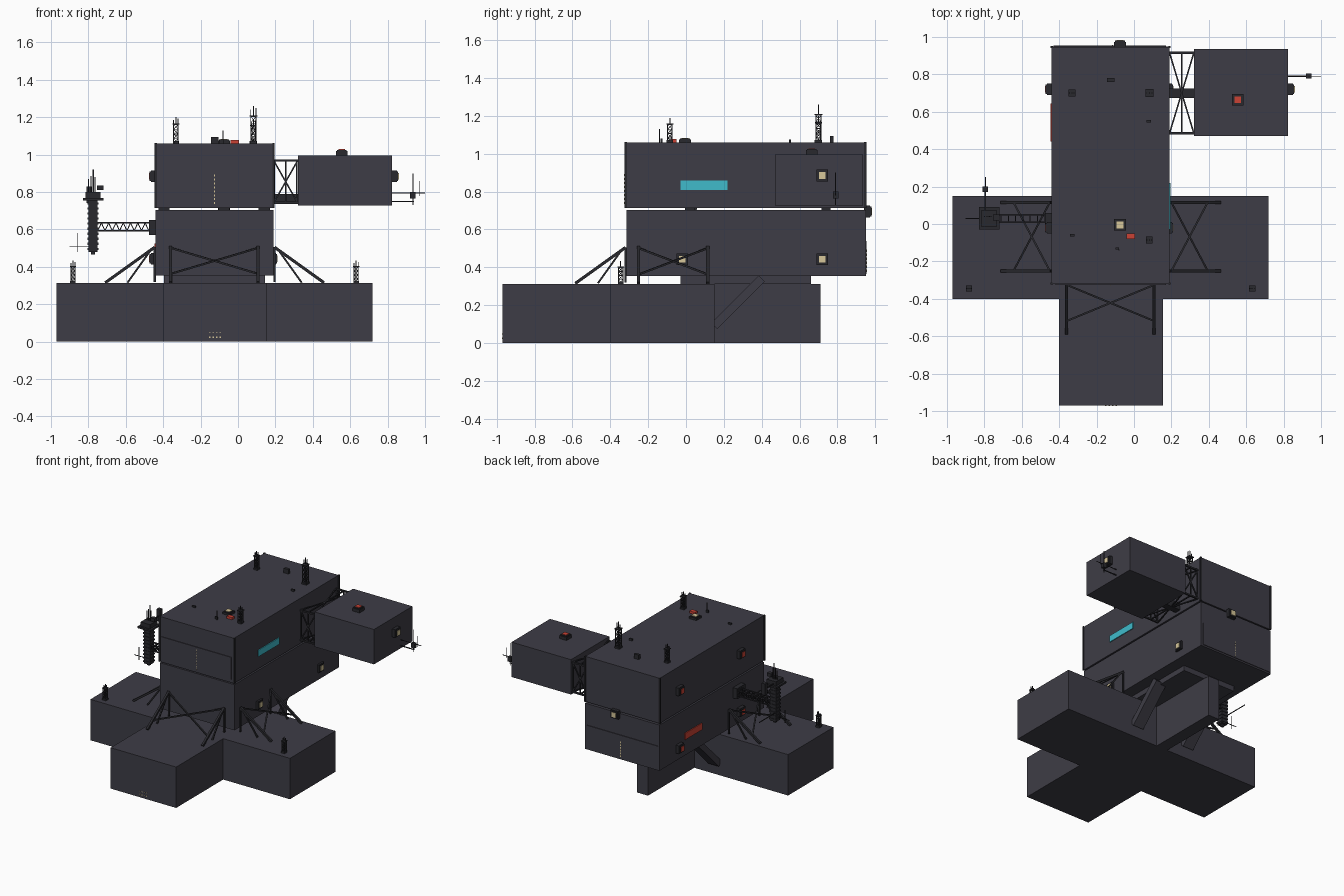
import bpy, bmesh, math
from mathutils import Vector, Matrix

if "Cube" in bpy.data.objects:
    bpy.data.objects.remove(bpy.data.objects["Cube"])

def mat(name, rgb):
    m = bpy.data.materials.new(name)
    m.diffuse_color = (*rgb, 1)
    m.use_nodes = True
    m.node_tree.nodes["Principled BSDF"].inputs["Base Color"].default_value = m.diffuse_color
    return m

HULL = mat("slate hull", (0.048, 0.046, 0.061))
TRIM = mat("dark steel", (0.022, 0.022, 0.027))
GOLD = mat("warm lamp", (0.68, 0.57, 0.32))
RED = mat("red lamp", (0.60, 0.055, 0.035))
CYAN = mat("cyan panel", (0.05, 0.50, 0.60))

class Part:
    """Collects boxes and beams into one object."""
    def __init__(self, name, material):
        self.name, self.mat, self.bm = name, material, bmesh.new()

    def box(self, x0, x1, y0, y1, z0, z1):
        m = Matrix.Translation(((x0 + x1) / 2, (y0 + y1) / 2, (z0 + z1) / 2))
        bmesh.ops.create_cube(self.bm, size=1, matrix=m @ Matrix.Diagonal((x1 - x0, y1 - y0, z1 - z0, 1)))
        return self

    def beam(self, p, q, w, h=None):
        p, q = Vector(p), Vector(q)
        d = q - p
        rot = d.to_track_quat('Z', 'Y').to_matrix().to_4x4()
        bmesh.ops.create_cube(self.bm, size=1, matrix=Matrix.Translation((p + q) / 2) @ rot
                              @ Matrix.Diagonal((w, h or w, d.length, 1)))
        return self

    def done(self):
        me = bpy.data.meshes.new(self.name)
        self.bm.to_mesh(me)
        self.bm.free()
        me.materials.append(self.mat)
        bpy.context.collection.objects.link(bpy.data.objects.new(self.name, me))

# Cross-shaped base: one extruded outline of three arms, plus the rear fin
bm = bmesh.new()
outline = [(-.97, -.40), (-.40, -.40), (-.40, -.97), (.155, -.97), (.155, -.40),
           (.72, -.40), (.72, .15), (-.97, .15)]
face = bm.faces.new([bm.verts.new((x, y, 0)) for x, y in outline])
top = bmesh.ops.extrude_face_region(bm, geom=[face])["geom"]
bmesh.ops.translate(bm, vec=(0, 0, .313), verts=[v for v in top if isinstance(v, bmesh.types.BMVert)])
bmesh.ops.recalc_face_normals(bm, faces=bm.faces)
base = Part("cross_base", HULL)
base.bm.free()
base.bm = bm
base.done()
Part("rear_fin", HULL).box(-.175, -.08, .15, .71, 0, .313).done()
Part("saddle", HULL).box(-.35, .10, -.03, .66, .313, .353).done()

# Slanted box struts either side of the fin
st = Part("rear_struts", HULL)
for x in (.10, -.35):
    st.beam((x, .15, .09), (x, .40, .34), .09, .045)
st.done()

# Two stacked decks, the spacers between them and roof edge trim
Part("lower_deck", HULL).box(-.44, .19, -.315, .95, .353, .703).done()
Part("upper_deck", HULL).box(-.44, .19, -.32, .947, .714, 1.06).done()
pads = Part("deck_spacers", TRIM)
for x in (-.395, -.075, .14):
    for y in (.02, .74):
        pads.box(x - .03, x + .03, y - .025, y + .025, .69, .725)
pads.done()
lips = Part("corner_fittings", TRIM)
for x in (-.44, .19):
    for y in (-.318, .947):
        lips.box(x - .006, x + .006, y - .006, y + .006, .714, 1.062)
lips.done()

# Front and rear door plates with dashed centre lines
Part("front_plate", HULL).box(-.42, .17, -.325, -.319, .74, .91).done()
Part("rear_door", HULL).box(-.43, .17, .949, .955, .365, .54).done()
dash = Part("guide_dashes", GOLD)
for i in range(8):
    z = .735 + i * .021
    dash.box(-.128, -.122, -.328, -.324, z, z + .011)
    if i < 6:
        dash.box(-.118, -.112, .954, .957, z - .36, z - .347)
for i in range(4):
    x = -.155 + i * .019
    dash.box(x, x + .007, -.973, -.969, .02, .028)
    dash.box(x, x + .007, -.973, -.969, .045, .05)
dash.done()

# Side pod and its truss bridge
Part("side_pod", HULL).box(.32, .823, .47, .935, .728, .995).done()
Part("pod_bridge", TRIM).box(.18, .33, .675, .725, .735, .79).done()
tr = Part("bridge_truss", TRIM)
for y in (.485, .915):
    for z in (.742, .968):
        tr.beam((.18, y, z), (.33, y, z), .012)
    for x in (.195, .255, .315):
        tr.beam((x, y, .74), (x, y, .97), .008)
    tr.beam((.19, y, .74), (.32, y, .97), .008)
    tr.beam((.19, y, .97), (.32, y, .74), .008)
for z in (.742, .968):
    tr.beam((.255, .485, z), (.255, .915, z), .008)
    tr.beam((.19, .485, z), (.32, .915, z), .008)
    tr.beam((.19, .915, z), (.32, .485, z), .008)
tr.done()

# Slanted support frames on the left, right and front
def frame(name, a, b, top_off, foot_off, to_world):
    p = Part(name, TRIM)
    P = lambda s, t: to_world(s, top_off + (foot_off - top_off) * t, .505 - .19 * t)
    for s in (a, b):
        p.beam(P(s, 0), P(s, 1), .016)
        p.beam(P(s, 0), Vector((*P(s, 0)[:2], .32)), .011)
        p.beam(P(s, .08), P(s, .55) - Vector((0, 0, .085)), .01)
    p.beam(P(a, .02), P(b, .75), .01)
    p.beam(P(b, .02), P(a, .75), .01)
    p.done()

frame("left_frame", -.25, .115, .445, .71, lambda s, o, z: Vector((-o, s, z)))
frame("right_frame", -.25, .115, .195, .46, lambda s, o, z: Vector((o, s, z)))
frame("front_frame", -.36, .108, .32, .585, lambda s, o, z: Vector((s, -o, z)))

# Lamps: stepped dark housing with a bright lens facing along n
housings = Part("lamp_housings", TRIM)
lenses = {GOLD: Part("warm_lenses", GOLD), RED: Part("red_lenses", RED)}
def lamp(pos, n, m, depth=.033):
    pos, n = Vector(pos), Vector(n)
    housings.beam(pos - n * .005, pos + n * depth * .8, .062)
    housings.beam(pos, pos + n * depth, .052)
    lenses[m].beam(pos + n * .01, pos + n * (depth + .004), .036)

for y in (-.02, .72):
    lamp((.19, y, .443), (1, 0, 0), GOLD, .018)
    for z in (.443, .885):
        lamp((-.44, y, z), (-1, 0, 0), RED)
lamp((.823, .72, .885), (1, 0, 0), GOLD)
lamp((-.075, .947, .695), (0, 1, 0), GOLD)
lamp((-.075, -.005, 1.06), (0, 0, 1), GOLD, .02)
lamp((.555, .665, .995), (0, 0, 1), RED, .03)
housings.done()
for p in lenses.values():
    p.done()

# Coloured side strips
Part("cyan_strip", CYAN).box(.19, .196, -.03, .22, .81, .86).done()
Part("red_strip", RED).box(-.446, -.44, .44, .645, .475, .525).done()

# Lattice masts
def mast(name, x, y, z0, h, r):
    p = Part(name, TRIM)
    body = h * .72
    c = [(x + r * sx, y + r * sy) for sx, sy in ((-1, -1), (1, -1), (1, 1), (-1, 1))]
    n = 4
    p.box(x - r * 1.4, x + r * 1.4, y - r * 1.4, y + r * 1.4, z0, z0 + .012)
    for i in range(4):
        a, b = c[i], c[(i + 1) % 4]
        p.beam((*a, z0), (*a, z0 + body), .005)
        for k in range(n):
            za, zb = z0 + body * k / n, z0 + body * (k + 1) / n
            p.beam((*a, za), (*b, zb), .003)
            p.beam((*a, zb), (*b, zb), .004)
    p.box(x - r * 1.5, x + r * 1.5, y - r * 1.5, y + r * 1.5, z0 + body, z0 + body + .006)
    for dx, f in ((-r, .9), (0, 1), (r, .95)):
        p.beam((x + dx, y, z0 + body), (x + dx, y, z0 + h * f), .005)
    p.done()

mast("roof_mast_tall", .082, .70, 1.06, .20, .014)
mast("roof_mast_left", -.332, .70, 1.06, .14, .012)
mast("roof_mast_front", .082, -.085, 1.06, .13, .012)
mast("base_mast_left", -.883, -.345, .313, .12, .011)
mast("base_mast_right", .632, -.345, .313, .12, .011)

# Small roof fittings
rf = Part("roof_fittings", TRIM)
for x, y, w, h in ((-.125, .77, .02, .035), (-.33, -.06, .012, .012), (-.09, -.13, .01, .02),
                   (.08, .55, .012, .015)):
    rf.box(x - w, x + w, y - w * .5, y + w * .5, 1.06, 1.06 + h)
rf.beam((-.08, -.14, 1.06), (-.08, -.14, 1.13), .005)
rf.done()
Part("roof_beacon", RED).box(-.04, .005, -.08, -.05, 1.06, 1.077).done()

# Crane tower hung on a lattice arm at the left
tw = Part("outrigger_tower", TRIM)
tw.box(-.80, -.75, .005, .055, .48, .76)
for i in range(10):
    z = .49 + i * .027
    tw.box(-.804, -.746, .001, .059, z, z + .012)
tw.box(-.785, -.765, .02, .04, .465, .49)
tw.box(-.83, -.72, -.03, .09, .755, .768).box(-.815, -.735, -.015, .075, .768, .80)
tw.box(-.755, -.72, .02, .05, .81, .835)
for x, h in ((-.80, .87), (-.785, .885), (-.774, .92), (-.765, .88)):
    tw.beam((x, .04, .80), (x, .04, h), .006)
tw.done()
arm = Part("outrigger_arm", TRIM)
for y in (.01, .05):
    for z in (.593, .635):
        arm.beam((-.76, y, z), (-.43, y, z), .008)
    for i in range(8):
        x = -.75 + i * .039
        arm.beam((x, y, .593), (x + .0195, y, .635), .005)
        arm.beam((x + .0195, y, .635), (x + .039, y, .593), .005)
for i in range(9):
    x = -.75 + i * .039
    for z in (.593, .635):
        arm.beam((x, .01, z), (x, .05, z), .005)
arm.box(-.475, -.435, -.04, .06, .57, .65)
arm.done()

# Thin sensor booms on the tower and the pod
bo = Part("sensor_booms", TRIM)
bo.beam((-.795, .05, .55), (-.795, .25, .55), .005).box(-.81, -.78, .17, .20, .74, .83)
bo.beam((-.795, .05, .78), (-.795, .20, .78), .006).beam((-.86, .03, .48), (-.86, .03, .58), .003)
bo.beam((-.90, .03, .51), (-.80, .03, .51), .004)
bo.beam((.82, .79, .795), (1.0, .79, .795), .004).beam((.935, .79, .73), (.935, .79, .90), .004)
bo.box(.92, .95, .778, .805, .765, .80).beam((.82, .79, .75), (.94, .79, .75), .006)
bo.beam((.97, .79, .78), (.97, .79, .86), .003)
bo.done()
